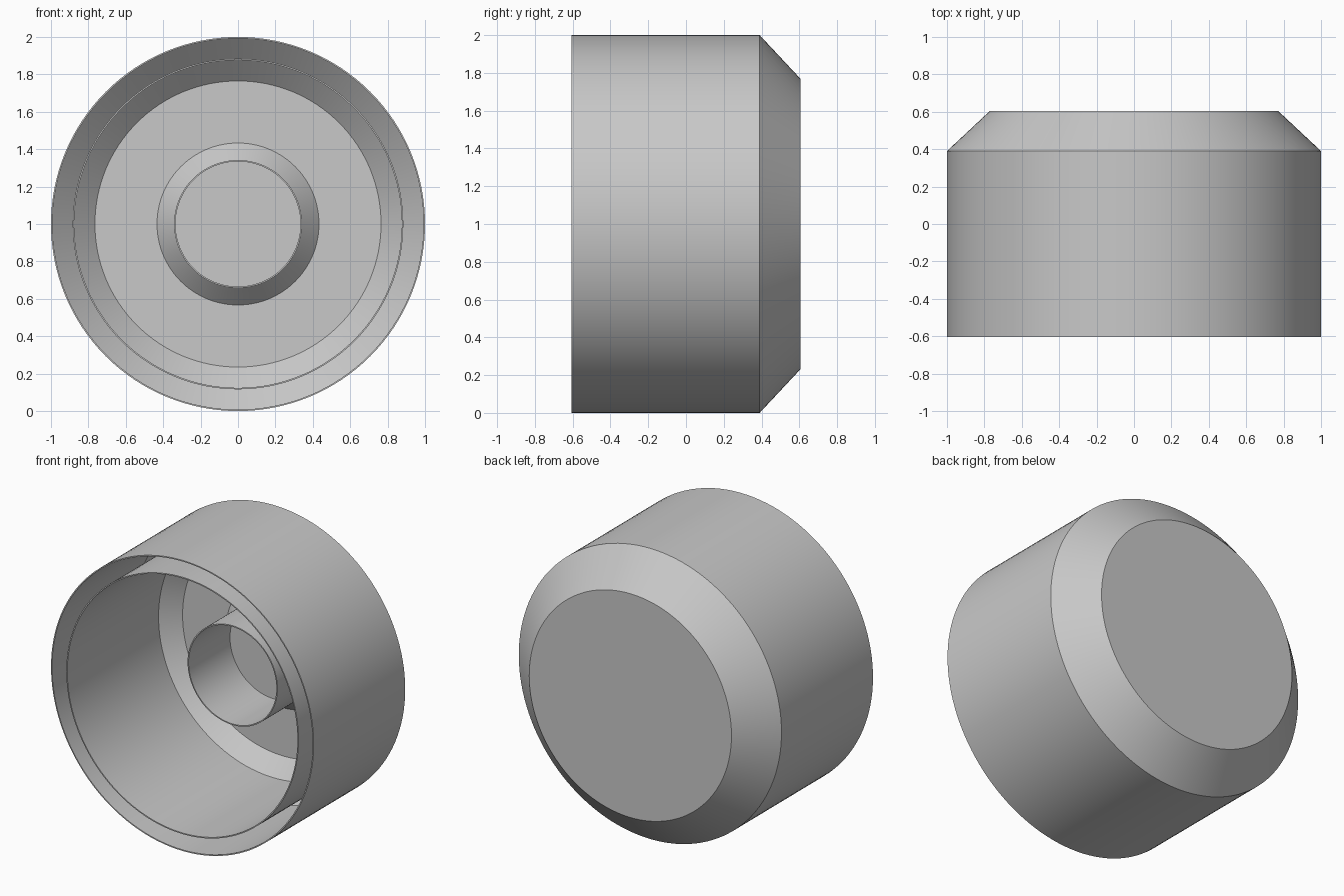
import bpy, bmesh, math

SEGMENTS = 128
AXIS_HEIGHT = 1.0

cube = bpy.data.objects.get("Cube")
if cube:
    bpy.data.objects.remove(cube, do_unlink=True)

grey = bpy.data.materials.new("plain grey")
grey.use_nodes = True
colour = (0.58, 0.58, 0.58, 1)
grey.diffuse_color = colour
grey.node_tree.nodes["Principled BSDF"].inputs["Base Color"].default_value = colour


def lathe(name, profile, closed):
    """Revolve (radius, y) points around the horizontal front-to-back axis."""
    bm = bmesh.new()
    rings = []
    for radius, y in profile:
        ring = []
        for i in range(SEGMENTS):
            a = math.tau * i / SEGMENTS
            ring.append(bm.verts.new((radius * math.cos(a), y, radius * math.sin(a))))
        rings.append(ring)
    pairs = list(zip(rings, rings[1:]))
    if closed:
        pairs.append((rings[-1], rings[0]))
    else:
        # Flat discs close both ends of an open profile
        bm.faces.new(rings[0])
        bm.faces.new(rings[-1])
    for a, b in pairs:
        for i in range(SEGMENTS):
            j = (i + 1) % SEGMENTS
            bm.faces.new((a[i], a[j], b[j], b[i]))
    bmesh.ops.recalc_face_normals(bm, faces=bm.faces)
    mesh = bpy.data.meshes.new(name)
    bm.to_mesh(mesh)
    bm.free()
    mesh.materials.append(grey)
    obj = bpy.data.objects.new(name, mesh)
    obj.location.z = AXIS_HEIGHT
    bpy.context.collection.objects.link(obj)
    bpy.ops.object.select_all(action="DESELECT")
    obj.select_set(True)
    bpy.context.view_layer.objects.active = obj
    bpy.ops.object.shade_smooth_by_angle(angle=math.radians(25))
    return obj


# Thin outer skirt with a chamfered, thick back plate
lathe("outer_shell", [
    (0.77, 0.605), (1.0, 0.39), (1.0, -0.605),
    (0.992, -0.605), (0.992, 0.28), (0.765, 0.49),
], closed=False)

# Thin inner sleeve standing on the inside chamfer
lathe("inner_sleeve", [
    (0.884, -0.605), (0.884, 0.42), (0.876, 0.42), (0.876, -0.605),
], closed=True)

# Hollow centre post with a flared foot on the back plate
lathe("centre_post", [
    (0.334, 0.39), (0.334, -0.06), (0.342, -0.06),
    (0.342, 0.395), (0.433, 0.49), (0.433, 0.52),
], closed=False)
